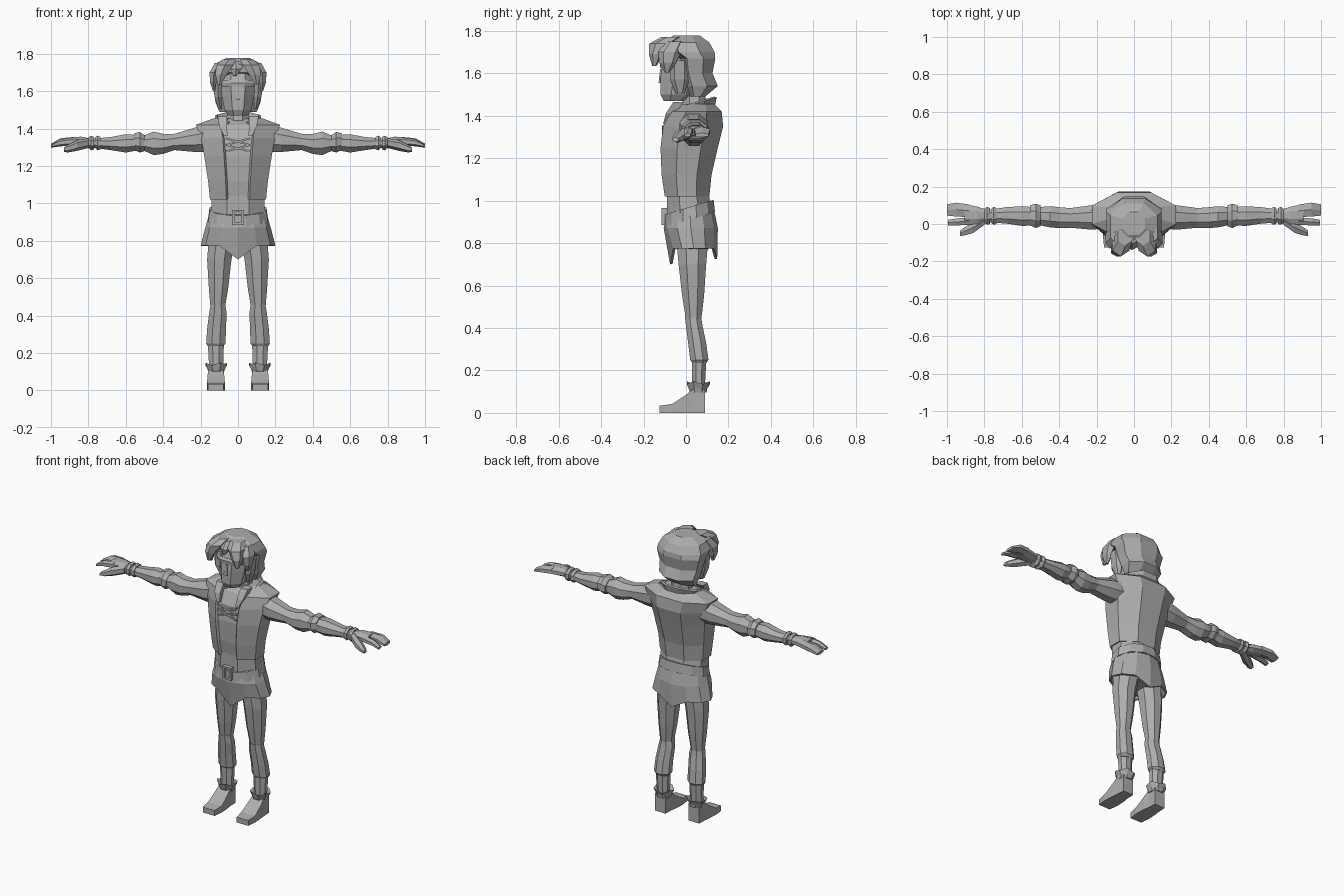
import bpy, bmesh, math
from mathutils import Vector

grey = bpy.data.materials.new("plain grey")
grey.diffuse_color = (0.42, 0.42, 0.42, 1)


def loft(name, rings, axis="z", n=8, mirror=False, half=True, caps=True,
         move=None, cut=None, thick=0):
    """Skin rings given as (position, min a, max a, min b, max b) along an axis."""
    bm = bmesh.new()
    k = 1 / math.cos(math.pi / n) if half else 1
    loops = []
    for j, (t, a0, a1, b0, b1) in enumerate(rings):
        loop = []
        for i in range(n):
            w = 2 * math.pi * (i + (0.5 if half else 0)) / n
            a = (a0 + a1) / 2 + (a1 - a0) / 2 * k * math.cos(w)
            b = (b0 + b1) / 2 + (b1 - b0) / 2 * k * math.sin(w)
            co = Vector({"x": (t, a, b), "y": (a, t, b), "z": (a, b, t)}[axis])
            if move:
                co = Vector(move(co, j, i))
            loop.append(bm.verts.new(co))
        loops.append(loop)
    for p, q in zip(loops, loops[1:]):
        for i in range(n):
            bm.faces.new((p[i], p[(i + 1) % n], q[(i + 1) % n], q[i]))
    if caps:
        bm.faces.new(loops[0])
        bm.faces.new(loops[-1])
    bmesh.ops.recalc_face_normals(bm, faces=bm.faces[:])
    if cut:
        gone = [f for f in bm.faces if cut(f.calc_center_median())]
        bmesh.ops.delete(bm, geom=gone, context="FACES")
    me = bpy.data.meshes.new(name)
    bm.to_mesh(me)
    bm.free()
    me.materials.append(grey)
    ob = bpy.data.objects.new(name, me)
    bpy.context.collection.objects.link(ob)
    if mirror:
        m = ob.modifiers.new("mirror", "MIRROR")
        m.use_mirror_merge = False
    if thick:
        s = ob.modifiers.new("thickness", "SOLIDIFY")
        s.thickness = thick
        s.offset = -1
    return ob


def front_gap(c):
    return abs(c.x) < 0.02 and c.y < 0.03


# Torso: shirt inside an open vest
vest = [(1.02, -.15, .15, -.10, .11), (1.12, -.16, .16, -.115, .12),
        (1.25, -.18, .18, -.12, .15), (1.35, -.197, .197, -.108, .175),
        (1.42, -.225, .225, -.07, .168), (1.455, -.13, .13, -.015, .135)]
loft("vest", vest, caps=False, cut=front_gap, thick=0.018)
loft("shirt", [(z, a * .93, b * .93, c + .013, d - .012) for z, a, b, c, d in vest])
loft("waist", [(.94, -.145, .145, -.09, .125), (1.04, -.14, .14, -.09, .105)])

# Tunic skirt with pointed hem front and back
def hem(co, j, i):
    if j == 0 and i in (3, 9):
        co.z -= 0.075 if co.y < 0 else 0.05
    if j == 2:
        co.z += co.y * 0.25
    return co

loft("tunic_skirt", [(.775, -.2, .2, -.075, .147), (.87, -.175, .175, -.105, .15),
                     (.96, -.148, .148, -.09, .125)],
     n=12, half=False, caps=False, move=hem, thick=0.012)
loft("hips", [(.77, -.155, .155, -.045, .105), (.9, -.15, .15, -.08, .12)])

# Belt sloping down toward the front, with a buckle
def slope(co, j, i):
    return co.x, co.y, co.z + co.y * 0.3

loft("belt", [(.905, -.16, .16, -.1, .137), (.965, -.152, .152, -.098, .13)],
     n=12, move=slope)
for x in (-.024, .024):
    loft("buckle_side", [(.885, x - .007, x + .007, -.116, -.09),
                         (.965, x - .007, x + .007, -.116, -.09)], n=4)
for z in (.885, .953):
    loft("buckle_bar", [(z, -.03, .03, -.116, -.09), (z + .012, -.03, .03, -.116, -.09)], n=4)

# Crossed chest laces
for z in (1.29, 1.325):
    for s in (-1, 1):
        loft("lace", [(-.065, -.112, -.094, z, z + .01), (.065, -.112, -.094, z, z + .01)],
             axis="x", n=4, move=lambda co, j, i, s=s: (co.x, co.y, co.z + s * co.x * .28))

# Neck and flared collar
loft("neck", [(1.4, -.065, .065, -.025, .1), (1.52, -.055, .055, -.01, .09)])
loft("collar", [(1.425, -.085, .085, -.02, .12), (1.475, -.112, .112, -.045, .132)],
     caps=False, cut=front_gap, thick=0.014,
     move=lambda co, j, i: (co.x, co.y, co.z + (co.y - .08) * .3))
loft("lapel", [(1.36, .055, .075, -.108, -.085), (1.41, .06, .1, -.095, -.05),
               (1.465, .06, .11, -.06, -.01)], n=4, mirror=True)

# Head with brow and nose
loft("head", [(1.47, -.05, .05, -.105, .0), (1.50, -.072, .072, -.12, .05),
              (1.58, -.086, .086, -.12, .09), (1.66, -.095, .095, -.112, .1),
              (1.74, -.08, .08, -.08, .09)])
loft("brow", [(1.625, -.085, .085, -.121, 0), (1.645, -.09, .09, -.124, 0),
              (1.66, -.09, .09, -.115, 0)])
loft("nose", [(1.555, -.012, .012, -.129, -.1), (1.62, -.006, .006, -.122, -.1)], n=4)

# Hair cap and hanging locks
loft("hair", [(1.49, -.1, .1, .015, .09), (1.54, -.12, .12, -.02, .15),
              (1.60, -.13, .13, -.035, .125), (1.67, -.148, .148, -.05, .138),
              (1.70, -.148, .148, -.105, .135), (1.745, -.125, .125, -.11, .11),
              (1.778, -.06, .06, -.06, .065)])
loft("front_lock", [(1.77, .01, .085, -.11, -.02), (1.74, .025, .115, -.165, -.06),
                    (1.69, .06, .122, -.17, -.11), (1.635, .09, .108, -.158, -.14)],
     n=6, mirror=True)
loft("side_lock", [(1.75, .08, .125, -.09, -.01), (1.70, .105, .152, -.125, -.03),
                   (1.65, .115, .15, -.12, -.05), (1.605, .12, .135, -.1, -.08)],
     n=6, mirror=True)
loft("sideburn", [(1.66, .085, .135, -.07, .01), (1.57, .085, .125, -.07, .01),
                  (1.505, .085, .105, -.045, -.01)], n=6, mirror=True)
loft("middle_lock", [(1.76, -.05, .03, -.1, -.05), (1.72, -.04, .02, -.135, -.08),
                     (1.68, -.025, -.01, -.13, -.11)], n=6)

# Arms
loft("sleeve", [(.16, -.025, .105, 1.275, 1.425), (.23, -.03, .1, 1.275, 1.405),
                (.34, -.02, .085, 1.285, 1.372), (.4, -.022, .09, 1.265, 1.372),
                (.45, -.018, .095, 1.258, 1.384), (.51, -.005, .09, 1.285, 1.36)],
     axis="x", mirror=True)
loft("elbow_cuff", [(.5, -.012, .1, 1.28, 1.365), (.525, -.022, .108, 1.272, 1.382),
                    (.555, -.008, .1, 1.285, 1.375)], axis="x", mirror=True)
loft("forearm", [(.53, -.008, .09, 1.285, 1.365), (.6, -.01, .095, 1.272, 1.37),
                 (.68, .002, .09, 1.285, 1.355), (.79, .01, .075, 1.3, 1.345)],
     axis="x", mirror=True)
for x in (.735, .77):
    loft("bracelet", [(x, .0, .085, 1.29, 1.355), (x + .015, -.004, .092, 1.283, 1.362),
                      (x + .028, .004, .082, 1.295, 1.355)], axis="x", mirror=True)

# Hands
loft("palm", [(.78, .012, .075, 1.305, 1.345), (.84, .0, .093, 1.303, 1.357),
              (.905, -.004, .107, 1.31, 1.352)], axis="x", mirror=True)
loft("fingers", [(.88, .037, .104, 1.312, 1.352), (.95, .04, .114, 1.308, 1.345),
                 (1.0, .045, .105, 1.3, 1.318)], axis="x", n=6, mirror=True)
loft("index_finger", [(.88, -.004, .034, 1.312, 1.35), (.95, -.008, .03, 1.308, 1.34),
                      (.995, -.008, .022, 1.3, 1.316)], axis="x", n=6, mirror=True)
loft("thumb", [(.80, -.005, .04, 1.3, 1.345), (.86, -.048, .01, 1.285, 1.335),
               (.91, -.062, -.02, 1.275, 1.31), (.93, -.064, -.035, 1.278, 1.298)],
     axis="x", n=6, mirror=True)

# Legs
loft("thigh", [(.82, .012, .155, -.045, .105), (.7, .035, .165, -.035, .095),
               (.55, .052, .156, -.018, .085), (.44, .07, .147, .0, .072)], mirror=True)
loft("calf_wrap", [(.46, .068, .146, -.006, .07), (.41, .06, .155, .0, .078),
                   (.33, .065, .165, .01, .095), (.25, .066, .17, .02, .106),
                   (.235, .08, .16, .03, .096)], mirror=True)
loft("shin", [(.26, .075, .162, .028, .096), (.1, .08, .153, .03, .088)], mirror=True)

# Ankle cuffs with a jagged rim, and shoes
loft("ankle_cuff", [(.095, .075, .158, .02, .097), (.115, .07, .163, .012, .1),
                    (.135, .058, .175, .004, .112), (.12, .08, .155, .03, .09)], mirror=True,
     move=lambda co, j, i: (co.x, co.y, co.z + (.014 if j == 2 and i % 2 else 0)))
loft("shoe", [(-.125, .078, .16, 0, .034), (-.065, .07, .166, 0, .042),
              (-.0, .074, .162, 0, .085), (.035, .08, .158, 0, .115),
              (.09, .082, .155, 0, .11)], axis="y", n=4, mirror=True)
